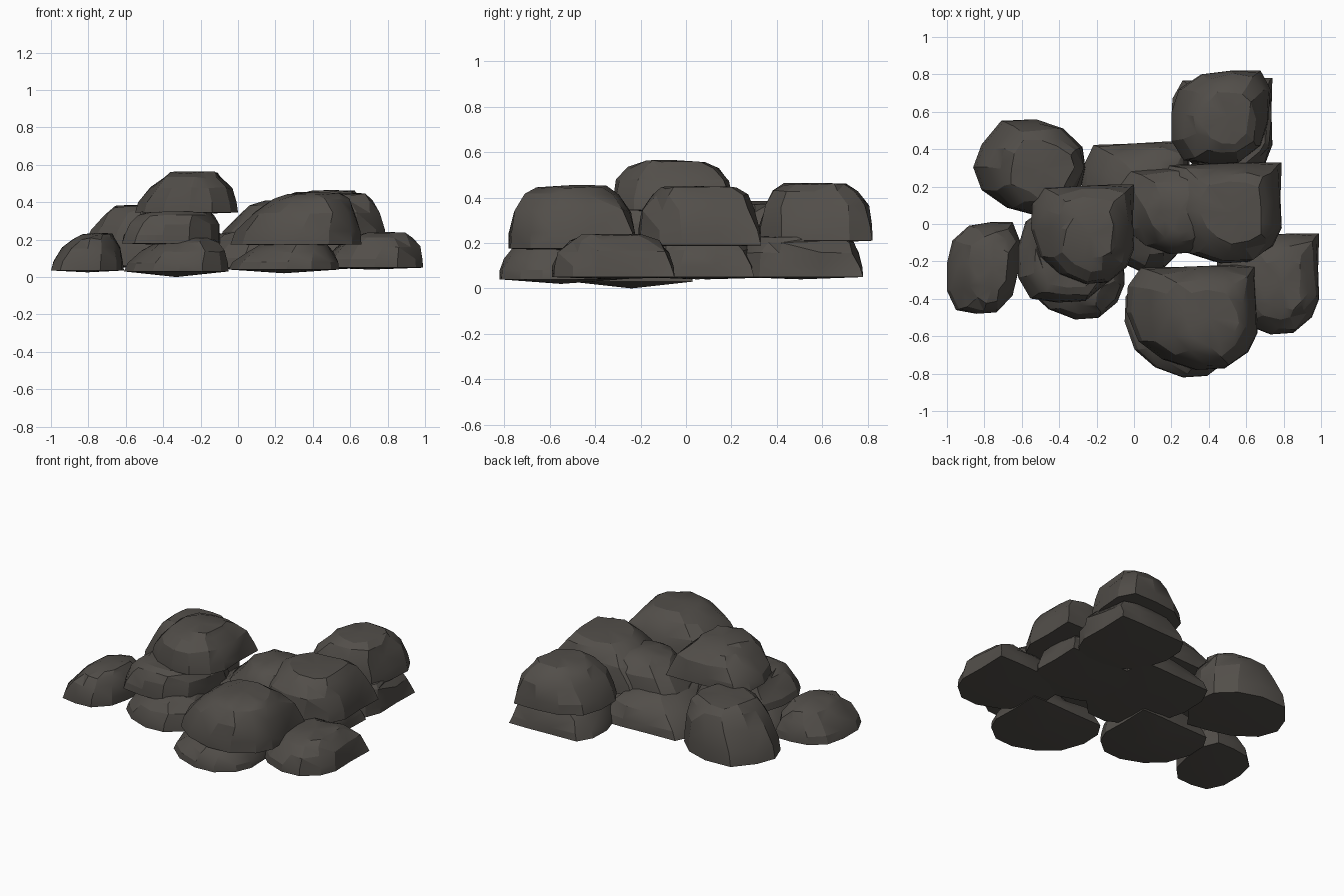
import bpy, bmesh, math, random

if "Cube" in bpy.data.objects:
    bpy.data.objects.remove(bpy.data.objects["Cube"])

random.seed(4)
stone = bpy.data.materials.new("dark_stone")
stone.diffuse_color = (0.085, 0.077, 0.068, 1)
stone.use_nodes = True
stone.node_tree.nodes["Principled BSDF"].inputs["Base Color"].default_value = stone.diffuse_color

# plan outline of a boulder: square at the back right, rounded at the front
OUTLINE = [(1, 1), (0.98, 0.3), (1, -0.3), (0.86, -0.66), (0.5, -0.97),
           (0.05, -1), (-0.45, -0.8), (-0.82, -0.45), (-1, 0.1), (-0.98, 0.6),
           (-0.78, 0.95), (-0.1, 0.97), (0.5, 1)]
# rounder outline
ROUND = [(0.95, 0.45), (1, 0.05), (0.9, -0.5), (0.55, -0.98), (0.1, -0.9),
         (-0.4, -0.75), (-0.85, -0.4), (-1, 0.05), (-0.85, 0.5), (-0.5, 0.97),
         (0.1, 1), (0.6, 0.82)]
# squarer pebble outline
PEBBLE = [(0.8, 1), (1, 0.6), (0.95, -0.1), (0.8, -0.6), (0.35, -0.97),
          (-0.2, -1), (-0.75, -0.92), (-1, -0.5), (-1, 0.1), (-0.85, 0.6),
          (-0.4, 0.92), (0.2, 1)]
# height, x scale, y scale, x shift
LEVELS = [(0, 1, 1, 0), (0.25, 0.96, 1, 0.03), (0.6, 0.78, 0.92, 0.13),
          (0.85, 0.58, 0.75, 0.2), (0.97, 0.42, 0.52, 0.26)]


def boulder(name, x0, x1, y0, y1, z0, z1, outline=OUTLINE, sag=0.01, full=0.0, lean=1.0):
    cx, cy, hx, hy = (x0 + x1) / 2, (y0 + y1) / 2, (x1 - x0) / 2, (y1 - y0) / 2
    bm = bmesh.new()
    rings = []
    for i, (h, sx, sy, dx) in enumerate(LEVELS):
        # full: how far the sides bulge towards a block; lean: shift of the top to the right
        sx, sy, dx = sx + (1 - sx) * full, sy + (1 - sy) * full, dx * (1 - full) * lean
        ring = []
        for px, py in outline:
            # corners become rounder towards the top
            k = 1 - 0.055 * i * max(0, math.hypot(px, py) - 1) / 0.41
            j = 0.055 if i > 1 else 0
            jx, jy, jz = (random.uniform(-j, j) for _ in range(3))
            ring.append(bm.verts.new((cx + hx * (px * sx * k + dx + jx),
                                      cy + hy * (py * sy * k + jy),
                                      z0 + (z1 - z0) * (h + jz * 0.5))))
        rings.append(ring)
    n = len(outline)
    for a, b in zip(rings, rings[1:]):
        for i in range(n):
            bm.faces.new((a[i], b[i], b[(i + 1) % n], a[(i + 1) % n]))
    top = bm.verts.new((cx + hx * 0.26 * lean, cy, z1))
    low = bm.verts.new((cx, cy, z0 - sag))
    for i in range(n):
        bm.faces.new((rings[-1][i], top, rings[-1][(i + 1) % n]))
        bm.faces.new((rings[0][i], rings[0][(i + 1) % n], low))
    bmesh.ops.triangulate(bm, faces=[f for f in bm.faces if len(f.verts) == 4])
    bmesh.ops.recalc_face_normals(bm, faces=bm.faces)
    me = bpy.data.meshes.new(name)
    bm.to_mesh(me)
    bm.free()
    me.materials.append(stone)
    ob = bpy.data.objects.new(name, me)
    bpy.context.collection.objects.link(ob)
    bpy.ops.object.select_all(action='DESELECT')
    ob.select_set(True)
    bpy.context.view_layer.objects.active = ob
    bpy.ops.object.shade_smooth_by_angle(angle=math.radians(22))


# ground layer
boulder("left_rock", -1.0, -0.61, -0.48, 0.01, 0.035, 0.235, PEBBLE)
boulder("back_left_rock", -0.86, -0.26, 0.02, 0.56, 0.06, 0.385, ROUND, full=0.25)
boulder("front_left_base_rock", -0.61, -0.05, -0.51, 0.03, 0.03, 0.21, sag=0.03)
boulder("front_base_rock", -0.05, 0.54, -0.82, -0.28, 0.04, 0.2, sag=0.02)
boulder("right_rock", 0.44, 0.99, -0.59, -0.05, 0.05, 0.24)
boulder("middle_base_rock", 0.1, 0.72, -0.2, 0.30, 0.05, 0.25)
boulder("centre_base_rock", -0.28, 0.3, -0.25, 0.44, 0.05, 0.26)
boulder("back_base_rock", 0.2, 0.74, 0.23, 0.78, 0.05, 0.23, full=0.5)

# upper layer
boulder("left_middle_rock", -0.62, -0.09, -0.42, 0.12, 0.18, 0.355, PEBBLE, full=0.5)
boulder("centre_rock", -0.1, 0.45, -0.16, 0.3, 0.19, 0.41)
boulder("front_rock", -0.04, 0.66, -0.78, -0.22, 0.175, 0.455)
boulder("right_middle_rock", 0.1, 0.79, -0.21, 0.33, 0.19, 0.45, full=0.15)
boulder("back_rock", 0.2, 0.73, 0.32, 0.82, 0.21, 0.465, PEBBLE, full=0.1, lean=0.6)
boulder("top_rock", -0.55, 0.0, -0.32, 0.21, 0.345, 0.565, lean=0.6)
